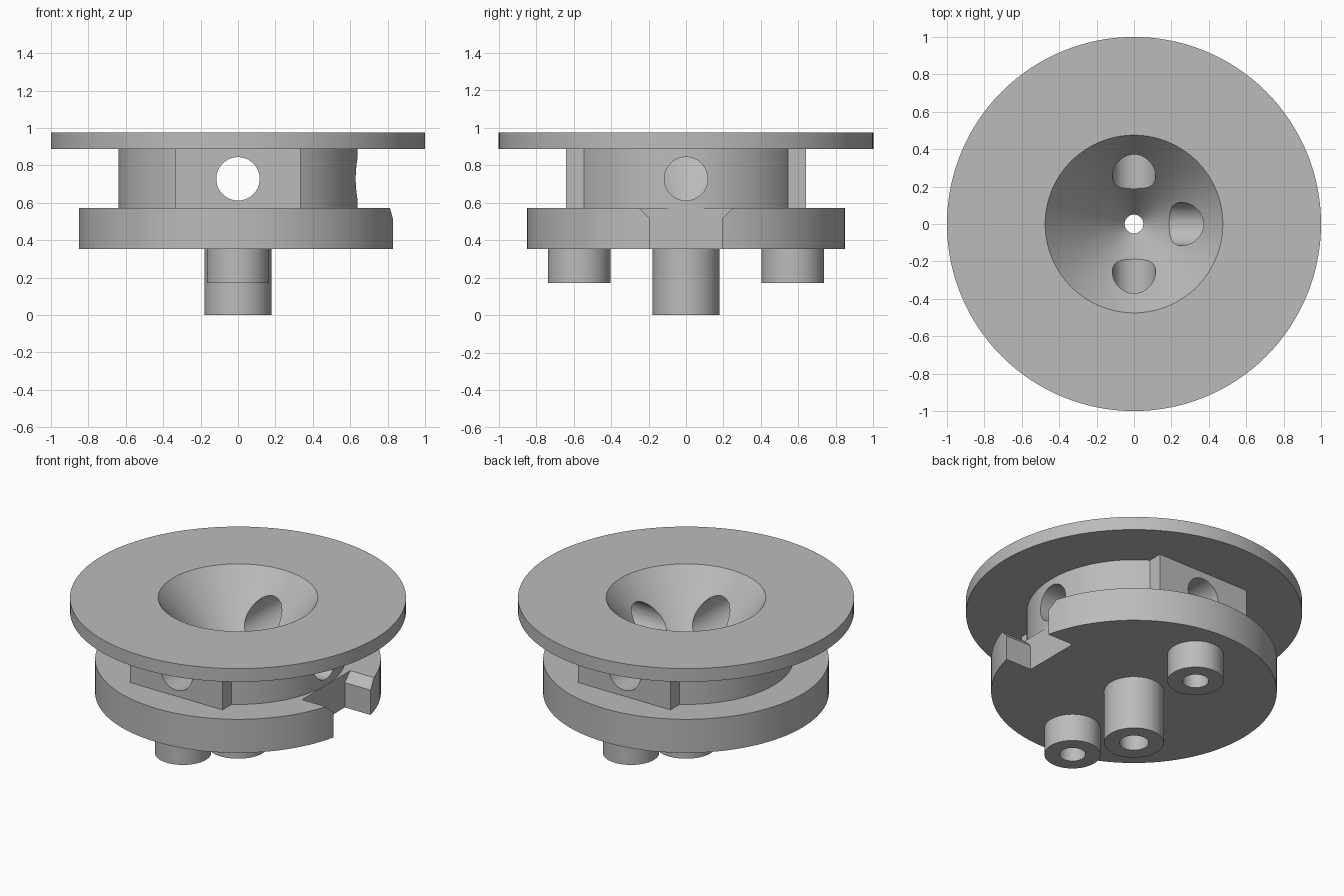
import bpy, bmesh, math
from mathutils import Matrix, Vector

SEGMENTS = 128

cube = bpy.data.objects.get("Cube")
if cube:
    bpy.data.objects.remove(cube, do_unlink=True)

metal = bpy.data.materials.new("plain grey")
metal.use_nodes = True
metal.diffuse_color = (0.5, 0.5, 0.5, 1)
metal.node_tree.nodes["Principled BSDF"].inputs["Base Color"].default_value = (0.5, 0.5, 0.5, 1)


def finish(name, bm):
    bmesh.ops.recalc_face_normals(bm, faces=bm.faces)
    mesh = bpy.data.meshes.new(name)
    bm.to_mesh(mesh)
    bm.free()
    mesh.materials.append(metal)
    obj = bpy.data.objects.new(name, mesh)
    bpy.context.collection.objects.link(obj)
    return obj


def lathe(name, profile, closed=False, location=(0, 0, 0)):
    """Spin (radius, height) points around the z axis."""
    bm = bmesh.new()
    verts = [bm.verts.new((r, 0, z)) for r, z in profile]
    pairs = list(zip(verts, verts[1:]))
    if closed:
        pairs.append((verts[-1], verts[0]))
    edges = [bm.edges.new(p) for p in pairs]
    bmesh.ops.spin(bm, geom=verts + edges, axis=(0, 0, 1), cent=(0, 0, 0),
                   angle=math.tau, steps=SEGMENTS)
    bmesh.ops.remove_doubles(bm, verts=bm.verts, dist=1e-5)
    bmesh.ops.translate(bm, verts=bm.verts, vec=location)
    return finish(name, bm)


def rod(name, radius, start, end):
    """Solid cylinder between two points."""
    start, end = Vector(start), Vector(end)
    axis = end - start
    turn = axis.to_track_quat('Z', 'Y').to_matrix().to_4x4()
    bm = bmesh.new()
    bmesh.ops.create_cone(bm, cap_ends=True, segments=64, radius1=radius, radius2=radius,
                          depth=axis.length,
                          matrix=Matrix.Translation((start + end) / 2) @ turn)
    return finish(name, bm)


def prism(name, outline, x_start, x_end):
    """Extrude a (y, z) outline along x."""
    bm = bmesh.new()
    face = bm.faces.new([bm.verts.new((x_start, y, z)) for y, z in outline])
    new = bmesh.ops.extrude_face_region(bm, geom=[face])["geom"]
    bmesh.ops.translate(bm, vec=(x_end - x_start, 0, 0),
                        verts=[v for v in new if isinstance(v, bmesh.types.BMVert)])
    return finish(name, bm)


def combine(target, other, operation):
    """Apply a boolean and remove the helper."""
    mod = target.modifiers.new(operation, 'BOOLEAN')
    mod.operation = operation
    mod.solver = 'EXACT'
    mod.object = other
    bpy.context.view_layer.objects.active = target
    bpy.ops.object.modifier_apply(modifier=mod.name)
    bpy.data.objects.remove(other, do_unlink=True)


# Spool body: base disc, neck and wide top flange
base_z, deck_z, rim_z, top_z = 0.352, 0.572, 0.888, 0.975
neck = 0.64
body = lathe("spool_body", [(0, base_z), (0.85, base_z), (0.85, deck_z), (neck, deck_z),
                            (neck, rim_z), (1, rim_z), (1, top_z), (0, top_z)])

# Flat pads on the front and back of the neck
pad = [(-neck, 0.5), (neck, 0.5), (neck, 0.93), (-neck, 0.93)]
combine(body, prism("neck_pads", pad, -0.335, 0.335), 'UNION')

# Funnel and through bore
combine(body, lathe("funnel_cutter", [(0, 0.2), (0.05, 0.2), (0.05, 0.437),
                                      (0.475, top_z), (0.514, 1.025), (0, 1.025)]), 'DIFFERENCE')

# Cross holes: front to back, and one from the left side
hole_z = 0.728
combine(body, rod("cross_hole", 0.116, (0, -0.8, hole_z), (0, 0.8, hole_z)), 'DIFFERENCE')
combine(body, rod("side_hole", 0.116, (0, 0, hole_z), (0.8, 0, hole_z)), 'DIFFERENCE')

# Chamfered notch in the rim of the base disc
half = [(0.193, 0.3), (0.193, 0.515), (0.25, deck_z), (0.25, 0.575)]
notch = half + [(-y, z) for y, z in reversed(half)]
combine(body, prism("rim_notch", notch, neck + 0.001, 0.95), 'DIFFERENCE')


# Hollow posts under the base
def post(name, outer, inner, bottom, y):
    return lathe(name, [(inner, bottom), (outer, bottom), (outer, base_z), (inner, base_z)],
                 closed=True, location=(0, y, 0))


parts = [body,
         post("center_post", 0.178, 0.087, 0, 0),
         post("front_post", 0.167, 0.078, 0.172, -0.57),
         post("back_post", 0.167, 0.078, 0.172, 0.57)]

bpy.ops.object.select_all(action='DESELECT')
for part in parts:
    part.select_set(True)
bpy.context.view_layer.objects.active = body
bpy.ops.object.shade_smooth_by_angle(angle=math.radians(25))
